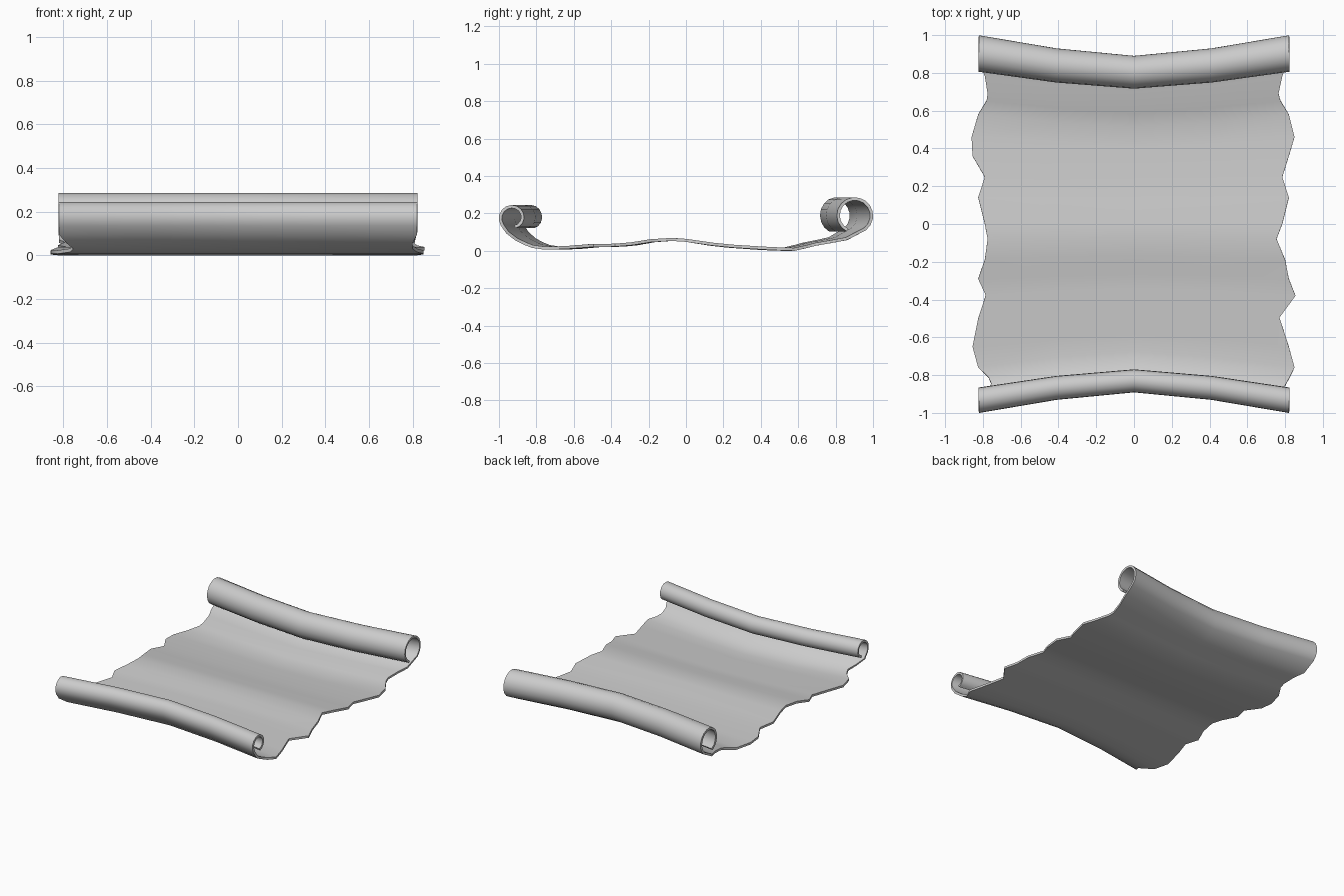
import bpy, math

if "Cube" in bpy.data.objects:
    bpy.data.objects.remove(bpy.data.objects["Cube"])

HALF = 0.822      # half width of the rolled ends
THICK = 0.016


def arc(cy, cz, a0, a1, r0, r1, n):
    """Spiral arc in the side plane, at the full rolled width."""
    rows = []
    for i in range(n + 1):
        t = i / n
        a, r = math.radians(a0 + (a1 - a0) * t), r0 + (r1 - r0) * t
        rows.append((cy + r * math.cos(a), cz + r * math.sin(a), -HALF, HALF))
    return rows


# Open sheet: y, z, left edge x, right edge x (torn edges)
sheet = [
    (-0.955, 0.103, -0.82, 0.82), (-0.91, 0.066, -0.785, 0.80),
    (-0.86, 0.042, -0.755, 0.80), (-0.82, 0.028, -0.77, 0.82),
    (-0.76, 0.020, -0.825, 0.85), (-0.65, 0.022, -0.855, 0.82),
    (-0.50, 0.034, -0.825, 0.77), (-0.38, 0.035, -0.785, 0.855),
    (-0.29, 0.043, -0.825, 0.82), (-0.19, 0.059, -0.79, 0.80),
    (-0.08, 0.066, -0.775, 0.755), (0.0, 0.061, -0.79, 0.785),
    (0.14, 0.041, -0.825, 0.82), (0.25, 0.030, -0.79, 0.785),
    (0.36, 0.023, -0.855, 0.82), (0.46, 0.017, -0.86, 0.85),
    (0.58, 0.013, -0.825, 0.82), (0.66, 0.030, -0.78, 0.775),
    (0.70, 0.040, -0.775, 0.765), (0.79, 0.056, -0.79, 0.785),
    (0.86, 0.070, -0.82, 0.81),
]
front_roll = arc(-0.928, 0.182, 215, -75, 0.067, 0.05, 12)[::-1]
back_roll = arc(0.902, 0.194, -52, 244, 0.091, 0.087, 14)
rows = front_roll + sheet + back_roll

# Sweep the profile across five columns, bowing the ends inwards at mid width
verts = []
for y, z, left, right in rows:
    for x in (left, -HALF / 2, 0, HALF / 2, right):
        t = min(abs(x) / HALF, 1)
        verts.append((x, y * (0.89 + 0.11 * t ** 1.46), z))
faces = [(r * 5 + c, r * 5 + c + 1, r * 5 + c + 6, r * 5 + c + 5)
         for r in range(len(rows) - 1) for c in range(4)]

mesh = bpy.data.meshes.new("parchment_scroll")
mesh.from_pydata(verts, [], faces)
scroll = bpy.data.objects.new("parchment_scroll", mesh)
bpy.context.collection.objects.link(scroll)

# Paper thickness
solid = scroll.modifiers.new("thickness", 'SOLIDIFY')
solid.thickness = THICK
solid.offset = 0
solid.use_even_offset = True
bpy.context.view_layer.objects.active = scroll
scroll.select_set(True)
bpy.ops.object.modifier_apply(modifier=solid.name)
low = min(v.co.z for v in mesh.vertices)
for v in mesh.vertices:
    v.co.z -= low
bpy.ops.object.shade_smooth_by_angle(angle=math.radians(45))
